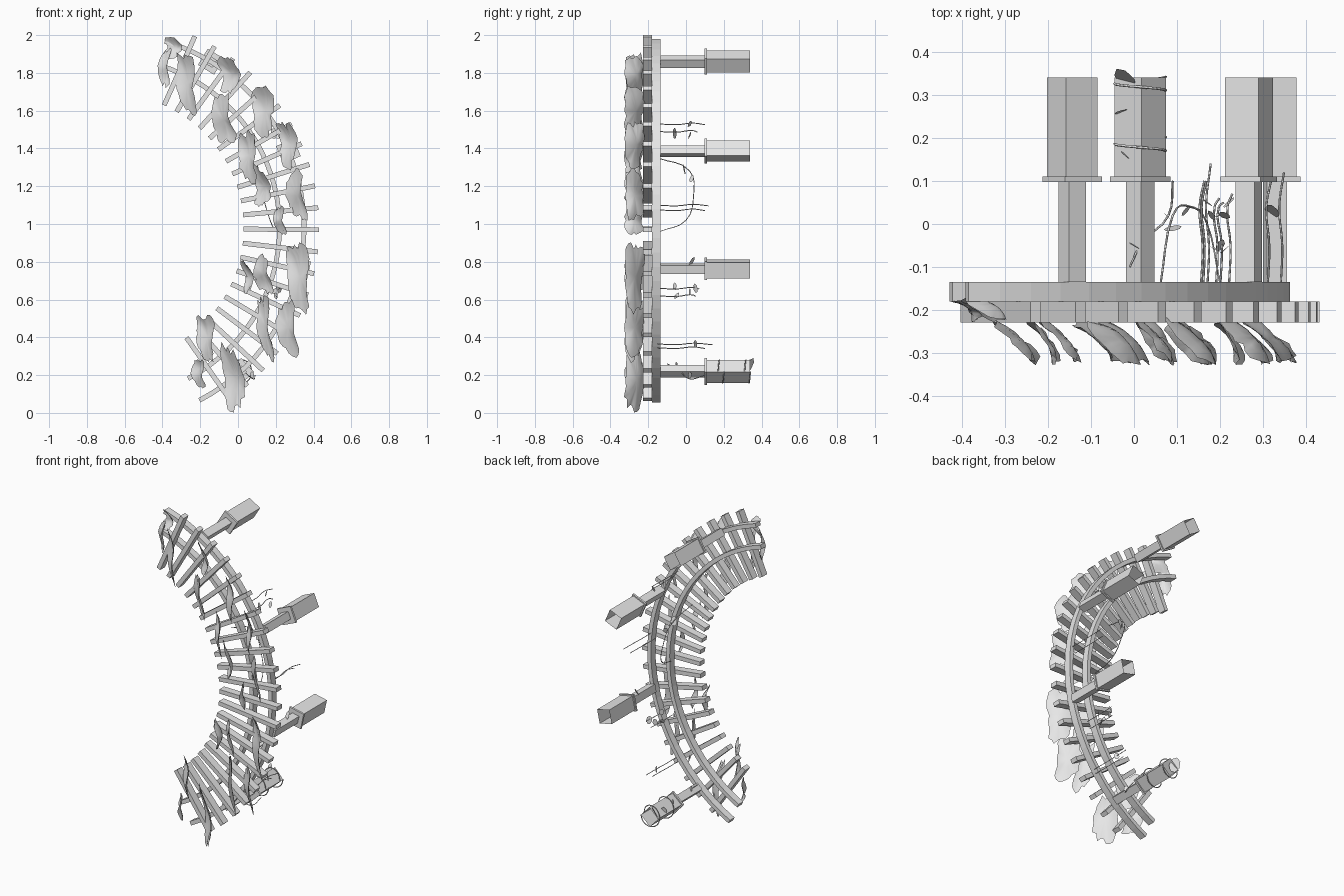
import bpy, bmesh, math, random
from mathutils import Vector, Matrix

random.seed(4)
if "Cube" in bpy.data.objects:
    bpy.data.objects.remove(bpy.data.objects["Cube"], do_unlink=True)

grey = bpy.data.materials.new("plain_grey")
grey.use_nodes = True
grey.diffuse_color = (0.8, 0.8, 0.8, 1)
grey.node_tree.nodes["Principled BSDF"].inputs["Base Color"].default_value = (0.8, 0.8, 0.8, 1)

CX, CZ = -0.68, 0.98       # centre of the arc
R_OUT, R_IN = 1.03, 0.9    # rail radii
MID = 5.5                  # middle angle of the arc in degrees


def finish(name, bm, smooth=False):
    me = bpy.data.meshes.new(name)
    bm.to_mesh(me)
    bm.free()
    me.materials.append(grey)
    for p in me.polygons:
        p.use_smooth = smooth
    ob = bpy.data.objects.new(name, me)
    bpy.context.collection.objects.link(ob)


def on_arc(r, deg, y=0.0):
    a = math.radians(deg)
    return Vector((CX + r * math.cos(a), y, CZ + r * math.sin(a)))


def arc_box(bm, r, deg, y0, y1, radial, tangential, open_back=False):
    """Box turned to the arc direction, spanning y0 to y1."""
    m = (Matrix.Translation(on_arc(r, deg, (y0 + y1) / 2))
         @ Matrix.Rotation(-math.radians(deg), 4, 'Y')
         @ Matrix.Diagonal((radial, y1 - y0, tangential, 1)))
    verts = bmesh.ops.create_cube(bm, size=1, matrix=m)["verts"]
    if open_back:
        face = max({f for v in verts for f in v.link_faces},
                   key=lambda f: f.calc_center_median().y)
        bmesh.ops.delete(bm, geom=[face], context='FACES_ONLY')


# curved rails
def rail(name, radius, steps=32):
    bm = bmesh.new()
    rings = []
    for i in range(steps + 1):
        deg = MID - 68 + 136 * i / steps
        rings.append([bm.verts.new(on_arc(radius + dr, deg, y))
                      for dr, y in ((-.0125, -.18), (.0125, -.18), (.0125, -.135), (-.0125, -.135))])
    for a, b in zip(rings, rings[1:]):
        for k in range(4):
            bm.faces.new((a[k], a[(k + 1) % 4], b[(k + 1) % 4], b[k]))
    bm.faces.new(rings[0])
    bm.faces.new(rings[-1])
    bmesh.ops.recalc_face_normals(bm, faces=bm.faces)
    finish(name, bm)


rail("outer_rail", R_OUT)
rail("inner_rail", R_IN)

# radial slats
bm = bmesh.new()
for k in range(-10, 11):
    arc_box(bm, 0.91, MID + 6.05 * k, -0.228, -0.18, 0.4, 0.026)
finish("slats", bm)

# posts with tongue, collar and hollow base
for i in range(4):
    deg = MID + 35.4 * (i - 1.5)
    bm = bmesh.new()
    arc_box(bm, R_OUT, deg, -0.168, -0.13, 0.012, 0.046)
    arc_box(bm, R_OUT, deg, -0.135, 0.1, 0.047, 0.047)
    arc_box(bm, R_OUT, deg, 0.097, 0.11, 0.1, 0.1)
    arc_box(bm, R_OUT, deg, 0.11, 0.34, 0.085, 0.085, open_back=True)
    finish(f"post_{i + 1}", bm)


# ragged foliage sheets: x, z, width, height
def sheet(bm, x, z, w, h, y=-0.275, depth=0.095, lean=0.12):
    n = 26
    phase = random.uniform(0, 6)
    lobes = [1 + 0.1 * math.sin(3 * math.tau * i / n + phase) + random.uniform(-.15, .12)
             for i in range(n)]
    centre = None
    rings = []
    for t in (0, 0.35, 0.7, 1.0):
        ring = []
        for i in range(n):
            ang = math.tau * i / n
            c, s = math.cos(ang), math.sin(ang)
            square = (c ** 4 + s ** 4) ** -0.25
            u, v = (t * lobes[i] * square * k / 2 for k in (c, s))
            bulge = 0.01 * math.sin(6 * v + phase) + 0.014 * (1 - t * t)
            co = (x + u * w * 0.85 - v * h * lean + bulge,
                  max(-0.335, y - u * depth + bulge * 0.6),
                  min(1.99, max(0.003, z + v * h * 0.95)))
            ring.append(bm.verts.new(co))
            if t == 0:
                centre = ring[0]
                break
        rings.append(ring)
    for i in range(n):
        j = (i + 1) % n
        bm.faces.new((centre, rings[1][i], rings[1][j]))
        for a, b in zip(rings[1:], rings[2:]):
            bm.faces.new((a[i], b[i], b[j], a[j]))


bm = bmesh.new()
sheet(bm, -0.35, 1.93, 0.1, 0.12, y=-0.2, depth=0.05, lean=-0.1)
sheet(bm, -0.39, 1.82, 0.06, 0.2, y=-0.2, depth=0.05, lean=-0.1)
for spec in ((-.275, 1.75, .11, .32), (-.05, 1.79, .11, .2), (-.08, 1.55, .12, .27),
             (.13, 1.6, .12, .27), (.05, 1.36, .1, .27), (.12, 1.2, .09, .22),
             (.26, 1.42, .1, .25), (.31, 1.15, .1, .26), (.22, 1.02, .06, .15),
             (.32, .72, .13, .36), (.13, .73, .09, .2), (.05, .72, .05, .17),
             (.14, .46, .07, .34), (.26, .45, .11, .28), (-.17, .4, .1, .25),
             (-.21, .21, .07, .15), (-.03, .18, .12, .35)):
    sheet(bm, *spec)
finish("foliage_sheets", bm, smooth=True)


# thin hanging vines
def vine(name, points, radius=0.0025):
    cu = bpy.data.curves.new(name, 'CURVE')
    cu.dimensions = '3D'
    cu.bevel_depth = radius
    cu.bevel_resolution = 0
    cu.resolution_u = 4
    sp = cu.splines.new('BEZIER')
    sp.bezier_points.add(len(points) - 1)
    for bp, co in zip(sp.bezier_points, points):
        bp.co = co
        bp.handle_left_type = bp.handle_right_type = 'AUTO'
    cu.materials.append(grey)
    bpy.context.collection.objects.link(bpy.data.objects.new(name, cu))


tendrils = ((.16, 1.53, .1), (.19, 1.49, .06), (.34, 1.1, .12), (.31, 1.075, .1),
            (.22, .66, .07), (.2, .62, .05), (.17, .365, .14), (.155, .345, .1))
for i, (x, z, end) in enumerate(tendrils):
    vine(f"tendril_{i + 1}", [(x, -.15, z), (x + .004, -.05, z - .004),
                              (x - .003, .04, z + .004), (x + .008, end, z - .004)])
vine("hanging_loop", [(.06, -.15, 1.35), (.09, .02, 1.28), (.13, .04, 1.15), (.17, 0, 1.02), (.2, -.14, .96)])
vine("post_vine", [(-.01, -.1, .26), (.02, -.04, .23), (.08, .02, .18), (.09, .1, .2)])
for i, y in enumerate((0.19, 0.33)):
    c = on_arc(R_OUT, MID - 53.1, y)
    vine(f"post_coil_{i + 1}", [c + Vector((.06 * math.cos(t), .005 * t - .02, .062 * math.sin(t)))
                                for t in (k * math.pi / 4 for k in range(9))], 0.003)

# small loose leaves on the vines
bm = bmesh.new()
for x, y, z, s in ((-.03, .26, .24, .024), (-.02, .16, .25, .02), (0, -.05, .25, .02),
                   (.075, .02, .2, .02), (.19, -.06, 1.48, .03), (.18, .02, 1.53, .018),
                   (.21, .02, 1.47, .02), (.09, -.01, 1.29, .03), (.12, .03, 1.24, .02),
                   (.32, .03, .8, .028), (.22, .05, .66, .025), (.21, -.06, .67, .02),
                   (.2, -.05, .62, .02), (.2, .02, .64, .022), (.17, .05, .365, .022),
                   (-.02, .335, .25, .045)):
    m = (Matrix.Translation((x, y, z)) @ Matrix.Rotation(random.uniform(0.9, 1.8), 4, 'X')
         @ Matrix.Rotation(random.uniform(-.8, .8), 4, 'Y') @ Matrix.Diagonal((.7, 1, 1, 1)))
    bmesh.ops.create_circle(bm, cap_ends=True, segments=7, radius=s, matrix=m)
finish("loose_leaves", bm)
